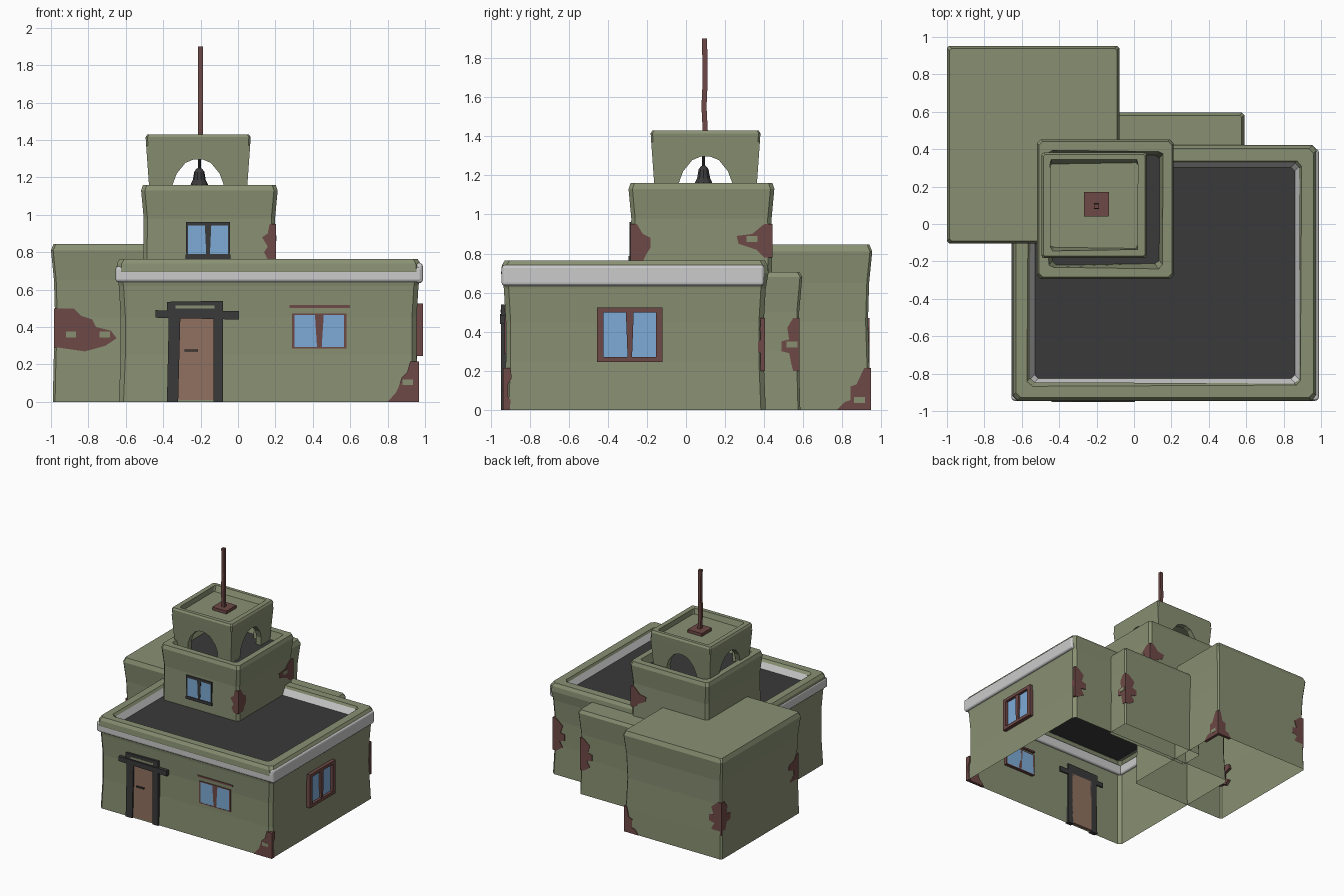
import bpy, bmesh, math, random
from mathutils import Vector, Matrix

if "Cube" in bpy.data.objects:
    bpy.data.objects.remove(bpy.data.objects["Cube"])
random.seed(3)

def mat(name, r, g, b):
    m = bpy.data.materials.new(name)
    m.diffuse_color = (r, g, b, 1)
    m.use_nodes = True
    m.node_tree.nodes["Principled BSDF"].inputs["Base Color"].default_value = m.diffuse_color
    return m

GREEN = mat("plaster", .25, .28, .17)
DARK = mat("dark", .042, .042, .042)
BRICK = mat("brick", .155, .067, .061)
BLUE = mat("glass", .21, .41, .68)
WOOD = mat("wood", .28, .165, .115)

def make(name, verts, faces, m=None):
    me = bpy.data.meshes.new(name)
    me.from_pydata(verts, [], faces)
    bm = bmesh.new()
    bm.from_mesh(me)
    bmesh.ops.recalc_face_normals(bm, faces=bm.faces)
    bm.to_mesh(me)
    bm.free()
    ob = bpy.data.objects.new(name, me)
    bpy.context.collection.objects.link(ob)
    if m:
        me.materials.append(m)
    return ob

def shell(name, rect, rings, m=GREEN, ch=.02, jitter=0, cap=True):
    """Stack of chamfered rectangles; each ring is (z, outward offset). Bottom stays open."""
    x0, x1, y0, y1 = rect
    vs, fs = [], []
    for i, (z, o) in enumerate(rings):
        a, b, c, d = x0 - o, x1 + o, y0 - o, y1 + o
        j = jitter if i > len(rings) - 3 else 0
        for x, y in [(a + ch, c), (b - ch, c), (b, c + ch), (b, d - ch),
                     (b - ch, d), (a + ch, d), (a, d - ch), (a, c + ch)]:
            vs.append((x + random.uniform(-j, j), y + random.uniform(-j, j), z))
    for i in range(len(rings) - 1):
        for k in range(8):
            n = (k + 1) % 8
            fs.append((i * 8 + k, i * 8 + n, i * 8 + 8 + n, i * 8 + 8 + k))
    if cap:
        fs.append(tuple(range(len(vs) - 8, len(vs))))
    return make(name, vs, fs, m)

def prism(name, axis, plane, sgn, pts, inn, out, m):
    """Outline in (horizontal, z) on a wall facing +-axis, thickened inwards and outwards."""
    n = len(pts)
    vs = []
    for d in (plane - sgn * inn, plane + sgn * out):
        vs += [(d, u, z) if axis == 'x' else (u, d, z) for u, z in pts]
    fs = [tuple(range(n)), tuple(range(n, 2 * n))]
    fs += [(k, (k + 1) % n, n + (k + 1) % n, n + k) for k in range(n)]
    return make(name, vs, fs, m)

def fbox(name, axis, plane, sgn, a0, a1, z0, z1, inn, out, m):
    return prism(name, axis, plane, sgn, [(a0, z0), (a1, z0), (a1, z1), (a0, z1)], inn, out, m)

def window(name, axis, plane, sgn, a0, a1, z0, z1, side, bar, mid, out, m):
    c = (a0 + a1) / 2
    fbox(name + "_glass", axis, plane, sgn, a0 + side / 2, a1 - side / 2, z0 + bar / 2, z1 - bar / 2, .03, .003, BLUE)
    for i, (p, q, r, s) in enumerate([(a0, a0 + side, z0, z1), (a1 - side, a1, z0, z1),
                                      (a0, a1, z0, z0 + bar), (a0, a1, z1 - bar, z1)]):
        fbox(f"{name}_frame_{i}", axis, plane, sgn, p, q, r, s, .03, out, m)
    # tapered central mullion
    prism(name + "_mullion", axis, plane, sgn,
          [(c - mid * .3, z0), (c + mid * .3, z0), (c + mid * .6, z1), (c - mid * .6, z1)], .03, out * .8, m)

def patch(name, cx, cy, sx, sy, rows):
    """Exposed brick wrapping a corner; rows are (z, width on y-wall, width on x-wall)."""
    e = .004
    if any(w for _, w, _ in rows):
        fw = [(cx - sx * w, z) for z, w, _ in rows]
        prism(name + "_a", 'y', cy, sy, [(cx + sx * e, rows[0][0])] + fw + [(cx + sx * e, rows[-1][0])], .02, e, BRICK)
    if any(w for _, _, w in rows):
        sw = [(cy - sy * w, z) for z, _, w in rows]
        prism(name + "_b", 'x', cx, sx, [(cy + sy * e, rows[0][0])] + sw + [(cy + sy * e, rows[-1][0])], .02, e, BRICK)

# Main hall with parapet
shell("main_hall", (-.637, .965, -.932, .408),
      [(0, 0), (.25, -.01), (.45, -.01), (.62, 0), (.70, .014), (.74, .01), (.765, -.005),
       (.765, -.07), (.745, -.08)], ch=.025, jitter=.006, cap=False)
shell("main_parapet_lining", (-.637, .965, -.932, .408), [(.745, -.078), (.69, -.108)], None, cap=False)
shell("main_roof", (-.53, .865, -.83, .31), [(.695, 0)], DARK)

# Pale bands along the parapet
for nm, lo, hi in [("front", (-.655, -.945, .64), (.985, -.91, .725)),
                   ("right", (.95, -.943, .635), (.988, .40, .742)),
                   ("left", (-.655, -.94, .64), (-.62, -.05, .725))]:
    me = bpy.data.meshes.new("band")
    bm = bmesh.new()
    bmesh.ops.create_cube(bm, size=1)
    for v in bm.verts:
        v.co = [lo[i] if v.co[i] < 0 else hi[i] for i in range(3)]
    bm.to_mesh(me)
    bm.free()
    ob = bpy.data.objects.new(nm + "_parapet_band", me)
    bpy.context.collection.objects.link(ob)
    bv = ob.modifiers.new("bevel", 'BEVEL')
    bv.width, bv.segments = .016, 3

# Side wings
shell("left_wing", (-.99, -.088, -.095, .943),
      [(0, 0), (.2, -.004), (.45, -.012), (.65, -.006), (.81, .01), (.845, -.004)], ch=.012)
shell("back_wing", (-.2, .58, .38, .585), [(0, 0), (.3, -.008), (.5, -.006), (.68, .01), (.705, -.004)], ch=.012)

# Tower and its roof
shell("tower", (-.508, .202, -.284, .442),
      [(.62, 0), (.8, -.002), (.98, -.004), (1.13, .01), (1.16, 0), (1.16, -.05), (1.09, -.07)],
      jitter=.008, cap=False)
shell("tower_roof", (-.45, .142, -.222, .382), [(1.095, 0)], DARK)

# Belfry: four leaning walls with faceted arches
BX, BY = -.213, .1
arch = [(.137, 1.09), (.137, 1.16), (.115, 1.22), (.068, 1.278), (.022, 1.297)]
outline = [(-1, 1.09), (-1, 1.37), (1, 1.37), (1, 1.09)] + arch + [(-u, z) for u, z in reversed(arch)]
for k in range(4):
    vs = []
    for t in (0, .045):
        for u, z in outline:
            d = .258 + .02 * (z - 1.09) / .28
            vs.append(Vector((u * (d - t) if abs(u) == 1 else u, -(d - t), z)))
    n = len(outline)
    R = Matrix.Rotation(k * math.pi / 2, 3, 'Z')
    vs = [R @ v + Vector((BX, BY, 0)) for v in vs]
    fs = [tuple(range(n)), tuple(range(n, 2 * n))] + [(i, (i + 1) % n, n + (i + 1) % n, n + i) for i in range(n)]
    make(f"belfry_wall_{k}", vs, fs, GREEN)
h = .278
shell("belfry_cap", (BX - h, BX + h, BY - h, BY + h),
      [(1.37, 0), (1.415, .003), (1.43, -.006), (1.43, -.04), (1.385, -.05)], ch=.01, jitter=.008)
make("belfry_ceiling", [(BX + a * .25, BY + b * .25, 1.355) for a, b in ((-1, -1), (1, -1), (1, 1), (-1, 1))],
     [(0, 1, 2, 3)], GREEN)

# Mast on a plinth, slightly crooked
shell("mast_plinth", (-.268, -.135, .04, .172), [(1.38, 0), (1.41, 0)], BRICK, ch=.002)
vs, fs = [], []
for z, y in ((1.4, .1), (1.55, .092), (1.68, .098), (1.9, .095)):
    vs += [(-.2 + a * .013, y + b * .013, z) for a, b in ((-1, -1), (1, -1), (1, 1), (-1, 1))]
for i in range(3):
    fs += [(i * 4 + k, i * 4 + (k + 1) % 4, i * 4 + 4 + (k + 1) % 4, i * 4 + 4 + k) for k in range(4)]
make("mast", vs, fs + [(12, 13, 14, 15)], BRICK)

# Bell with hanging rod
prof = [(.048, 1.15), (.045, 1.165), (.035, 1.185), (.027, 1.23), (.016, 1.245), (.008, 1.25), (.008, 1.36)]
vs = [(-.207 + r * math.cos(a * math.pi / 5), .09 + r * math.sin(a * math.pi / 5), z) for r, z in prof for a in range(10)]
fs = [(i * 10 + k, i * 10 + (k + 1) % 10, i * 10 + 10 + (k + 1) % 10, i * 10 + 10 + k) for i in range(6) for k in range(10)]
make("bell", vs, fs + [tuple(range(10))], DARK)

# Door with post-and-lintel frame
F = ('y', -.93, -1)
fbox("door", *F, -.32, -.12, .01, .46, .02, .004, WOOD)
fbox("door_handle", *F, -.285, -.215, .268, .28, 0, .014, DARK)
prism("door_post_left", *F, [(-.38, 0), (-.32, 0), (-.308, .46), (-.37, .46)], .02, .016, DARK)
prism("door_post_right", *F, [(-.132, 0), (-.08, 0), (-.08, .46), (-.13, .46)], .02, .016, DARK)
prism("door_lintel", *F, [(-.44, .45), (.005, .44), (.005, .485), (-.44, .49)], .02, .022, DARK)
prism("door_header", *F, [(-.38, .48), (-.08, .48), (-.08, .54), (-.38, .535)], .02, .016, DARK)
fbox("door_header_inset", *F, -.335, -.125, .498, .514, 0, .018, GREEN)

# Windows
window("front_window", 'y', -.925, -1, .29, .58, .285, .472, .012, .008, .04, .004, BRICK)
fbox("front_window_lintel", 'y', -.925, -1, .275, .6, .503, .517, .02, .006, BRICK)
window("right_window", 'x', .962, 1, -.455, -.12, .245, .525, .034, .026, .035, .026, BRICK)
window("tower_window", 'y', -.284, -1, -.278, -.042, .77, .962, .012, .02, .03, .006, DARK)
fbox("tower_window_sill", 'y', -.284, -1, -.28, -.04, .765, .788, .02, .009, DARK)

# Exposed brick at the corners
patch("brick_main_front", .965, -.932, 1, -1,
      [(0, .165, .03), (.05, .12, .035), (.07, .11, .02), (.13, .09, .02), (.16, .06, .04), (.215, .045, .035)])
mid = [(.2, .03, .03), (.24, .09, .04), (.29, .06, .05), (.3, .11, .09), (.35, .11, .09), (.36, .07, .05), (.42, .09, .06), (.47, .03, .03)]
patch("brick_main_back", .953, .4, 1, 1, [(z, a, b * .35) for z, a, b in mid])
patch("brick_back_wing", .574, .578, 1, 1, mid)
patch("brick_left_wing_back", -.981, .934, -1, 1, [(z, a, b * 1.3) for z, a, b in mid])
patch("brick_left_wing_side", -.09, .942, 1, 1,
      [(0, .13, .17), (.04, .1, .13), (.05, .07, .1), (.12, .07, .1), (.13, .04, .07), (.215, .02, .03)])
patch("brick_left_wing_front", -.979, -.086, -1, -1,
      [(.29, .02, .04), (.27, .16, .08), (.3, .27, .12), (.34, .33, .06), (.38, .3, .06), (.4, .22, .13), (.44, .2, .12), (.46, .14, .05), (.5, .1, .03)])
patch("brick_tower_front", .199, -.281, 1, -1,
      [(.76, .04, .06), (.8, .06, .08), (.83, .04, .1), (.88, .07, .1), (.9, .04, .06), (.95, .03, .03)])
patch("brick_tower_back", .199, .439, 1, 1,
      [(.78, .03, .04), (.82, .07, .08), (.85, .13, .17), (.89, .14, .18), (.9, .08, .1), (.95, .03, .04)])

# Remnants of plaster within the brick
for i, (ax, pl, sg, a, z) in enumerate([('y', -.087, -1, -.92, .345), ('y', -.087, -1, -.74, .345),
                                        ('y', -.932, -1, .88, .09), ('x', -.09, 1, .86, .035),
                                        ('x', .575, 1, .515, .32), ('x', .2, 1, .31, .86)]):
    fbox(f"plaster_remnant_{i}", ax, pl, sg, a, a + .055, z, z + .03, 0, .006, GREEN)
